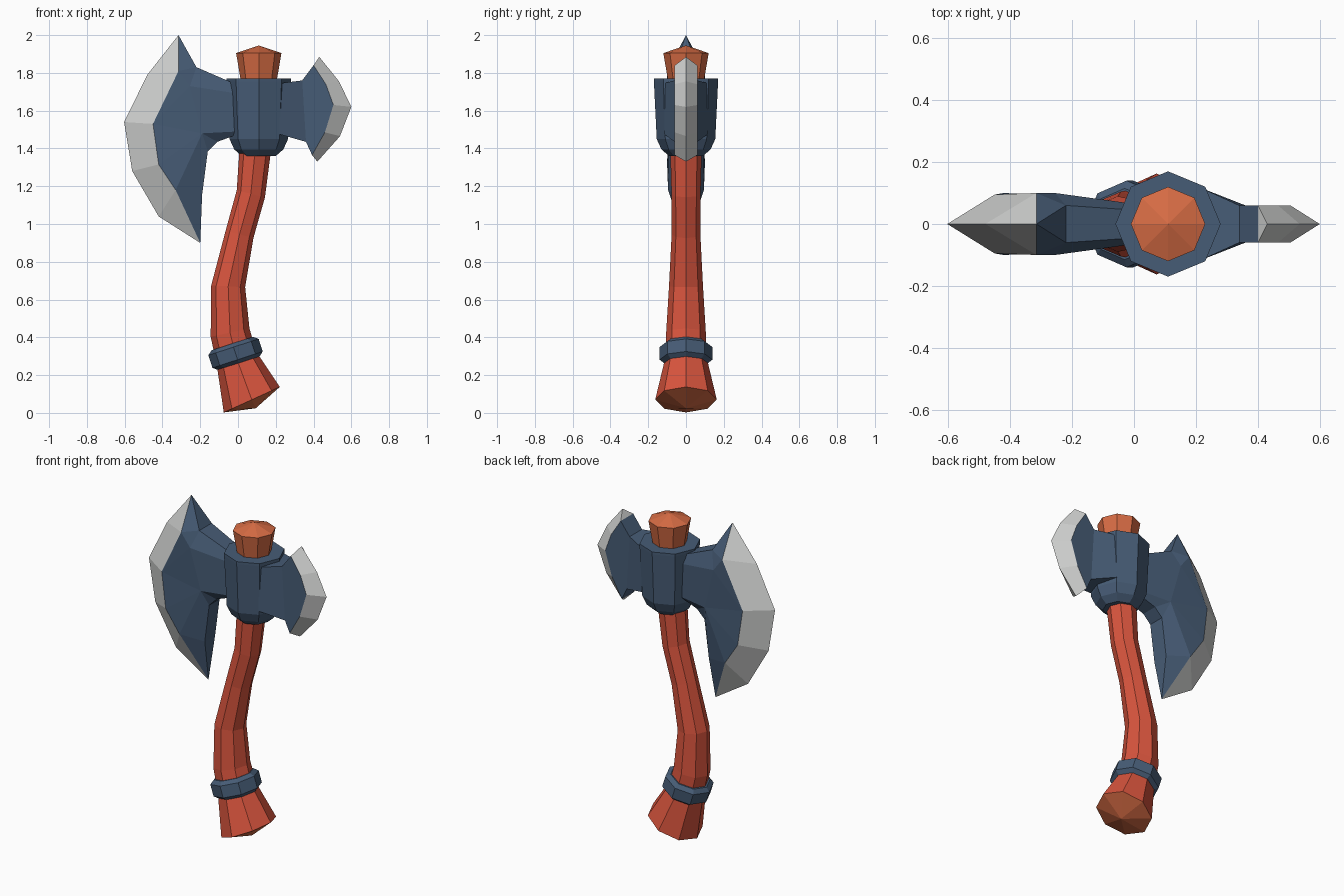
import bpy, bmesh, math

if "Cube" in bpy.data.objects:
    bpy.data.objects.remove(bpy.data.objects["Cube"])


def material(name, rgb):
    m = bpy.data.materials.new(name)
    m.diffuse_color = (*rgb, 1)
    m.use_nodes = True
    m.node_tree.nodes["Principled BSDF"].inputs["Base Color"].default_value = m.diffuse_color
    return m


RED = material("red wood", (0.68, 0.089, 0.047))
ORANGE = material("orange end grain", (0.68, 0.15, 0.058))
NAVY = material("navy iron", (0.062, 0.107, 0.18))
SILVER = material("silver edge", (0.64, 0.65, 0.64))


def finish(name, bm, mats):
    bmesh.ops.recalc_face_normals(bm, faces=bm.faces)
    mesh = bpy.data.meshes.new(name)
    bm.to_mesh(mesh)
    bm.free()
    for m in mats:
        mesh.materials.append(m)
    obj = bpy.data.objects.new(name, mesh)
    bpy.context.collection.objects.link(obj)
    return obj


def sweep(name, sections, mats, bulge=(0, 0), cap_mat=0, sides=8):
    """Skin octagon rings (x, z, radius, tilt in degrees), capped with shallow cones."""
    bm = bmesh.new()
    rings = []
    for x, z, r, tilt in sections:
        t = math.radians(tilt)
        ring = []
        for i in range(sides):
            a = math.tau * i / sides
            u = r * math.cos(a)
            ring.append(bm.verts.new((x + u * math.cos(t), r * math.sin(a), z + u * math.sin(t))))
        rings.append(ring)
    for lo, hi in zip(rings, rings[1:]):
        for i in range(sides):
            j = (i + 1) % sides
            bm.faces.new((lo[i], lo[j], hi[j], hi[i]))
    for ring, (x, z, r, tilt), b in ((rings[0], sections[0], -bulge[0]),
                                     (rings[-1], sections[-1], bulge[1])):
        t = math.radians(tilt)
        tip = bm.verts.new((x - b * math.sin(t), 0, z + b * math.cos(t)))
        for i in range(sides):
            bm.faces.new((ring[i], ring[(i + 1) % sides], tip)).material_index = cap_mat
    return finish(name, bm, mats)


def blade(name, pts, body, edge, rim, edge_rim=()):
    """Build one side from named points (x, y, z), mirror it in y and bridge the rim."""
    bm = bmesh.new()
    near, far = {}, {}
    for k, (x, y, z) in pts.items():
        near[k] = bm.verts.new((x, -y, z))
        far[k] = bm.verts.new((x, y, z)) if y else near[k]
    for faces, mat in ((body, 0), (edge, 1)):
        for f in faces:
            for side in (near, far):
                bm.faces.new([side[k] for k in f.split()]).material_index = mat
    for chains, mat in ((rim, 0), (edge_rim, 1)):
        for chain in chains:
            keys = chain.split()
            for a, b in zip(keys, keys[1:]):
                loop = list(dict.fromkeys((near[a], near[b], far[b], far[a])))
                bm.faces.new(loop).material_index = mat
    return finish(name, bm, (NAVY, SILVER))


# Curved wooden handle with a flared foot
sweep("handle", [(0.073, 0.07, 0.163, 24.5), (-0.008, 0.29, 0.11, 18),
                 (-0.042, 0.425, 0.105, 12), (-0.052, 0.67, 0.09, -3),
                 (0.008, 0.945, 0.076, -15), (0.068, 1.16, 0.077, -14),
                 (0.09, 1.38, 0.083, -5), (0.11, 1.7, 0.09, 0)],
      (RED, ORANGE), bulge=(0.05, 0), cap_mat=1)

# Handle end showing above the head
sweep("handle_top", [(0.11, 1.7, 0.085, 0), (0.11, 1.905, 0.12, 0)], (ORANGE,), bulge=(0, 0.04))

# Iron band around the lower handle
t = math.radians(18)
sweep("handle_band", [(-0.013 - h * math.sin(t), 0.315 + h * math.cos(t), r, 18)
                      for h, r in ((-0.055, 0.115), (-0.035, 0.14), (0.035, 0.14), (0.055, 0.115))],
      (NAVY,))

# Octagonal head socket, rounded in at the bottom
sweep("head_socket", [(0.11, 1.36, 0.09, 0), (0.11, 1.395, 0.13, 0), (0.11, 1.45, 0.155, 0),
                      (0.11, 1.755, 0.17, 0), (0.11, 1.77, 0.17, 0)], (NAVY,))

# Large bearded blade: T/U tips, E cutting edge, B bevel line, P cheek, K/L rim
blade("large_blade",
      {"T": (-.315, 0, 2.0), "E1": (-.48, 0, 1.79), "E2": (-.603, 0, 1.54), "E3": (-.56, 0, 1.28),
       "E4": (-.42, 0, 1.04), "U": (-.2, 0, .9),
       "B0": (-.315, .1, 1.81), "B1": (-.45, .095, 1.53), "B2": (-.42, .1, 1.315), "B3": (-.33, .095, 1.18),
       "P0": (-.255, .1, 1.73), "P1": (0, .065, 1.69), "P2": (0, .065, 1.49), "P3": (-.19, .09, 1.48),
       "K0": (-.22, .06, 1.83), "K1": (0, .045, 1.735), "L1": (0, .045, 1.475),
       "L2": (-.11, .05, 1.435), "L3": (-.16, .05, 1.385), "L4": (-.19, .05, 1.155)},
      ["T B0 K0", "B0 P0 K0", "P0 P1 K1 K0", "B0 B1 P0", "P0 B1 P3", "P0 P3 P2 P1", "B1 B2 P3",
       "B2 B3 P3", "P3 B3 L4 L3", "B3 U L4", "P3 L3 L2", "P2 P3 L2 L1"],
      ["T E1 B0", "E1 E2 B1 B0", "E2 E3 B2 B1", "E3 E4 B3 B2", "E4 U B3"],
      ["T K0 K1", "L1 L2 L3 L4 U"])

# Small rear blade: E cutting edge, B bevel line, K rim, N neck inside the socket
blade("small_blade",
      {"E0": (.43, 0, 1.885), "E1": (.535, 0, 1.755), "E2": (.6, 0, 1.62), "E3": (.54, 0, 1.465),
       "E4": (.42, 0, 1.33),
       "B0": (.4, .06, 1.84), "B1": (.465, .06, 1.74), "B2": (.505, .06, 1.63), "B3": (.46, .06, 1.485),
       "B4": (.392, .06, 1.365),
       "K0": (.34, .06, 1.76), "K1": (.36, .06, 1.435), "N0": (.22, .115, 1.745), "N1": (.22, .115, 1.475)},
      ["K0 B0 B1", "K0 B1 B2 B3 K1", "K1 B3 B4", "N0 K0 K1 N1"],
      ["E0 E1 B1 B0", "E1 E2 B2 B1", "E2 E3 B3 B2", "E3 E4 B4 B3"],
      ["N0 K0 B0", "N1 K1 B4"], ["B0 E0", "B4 E4"])
